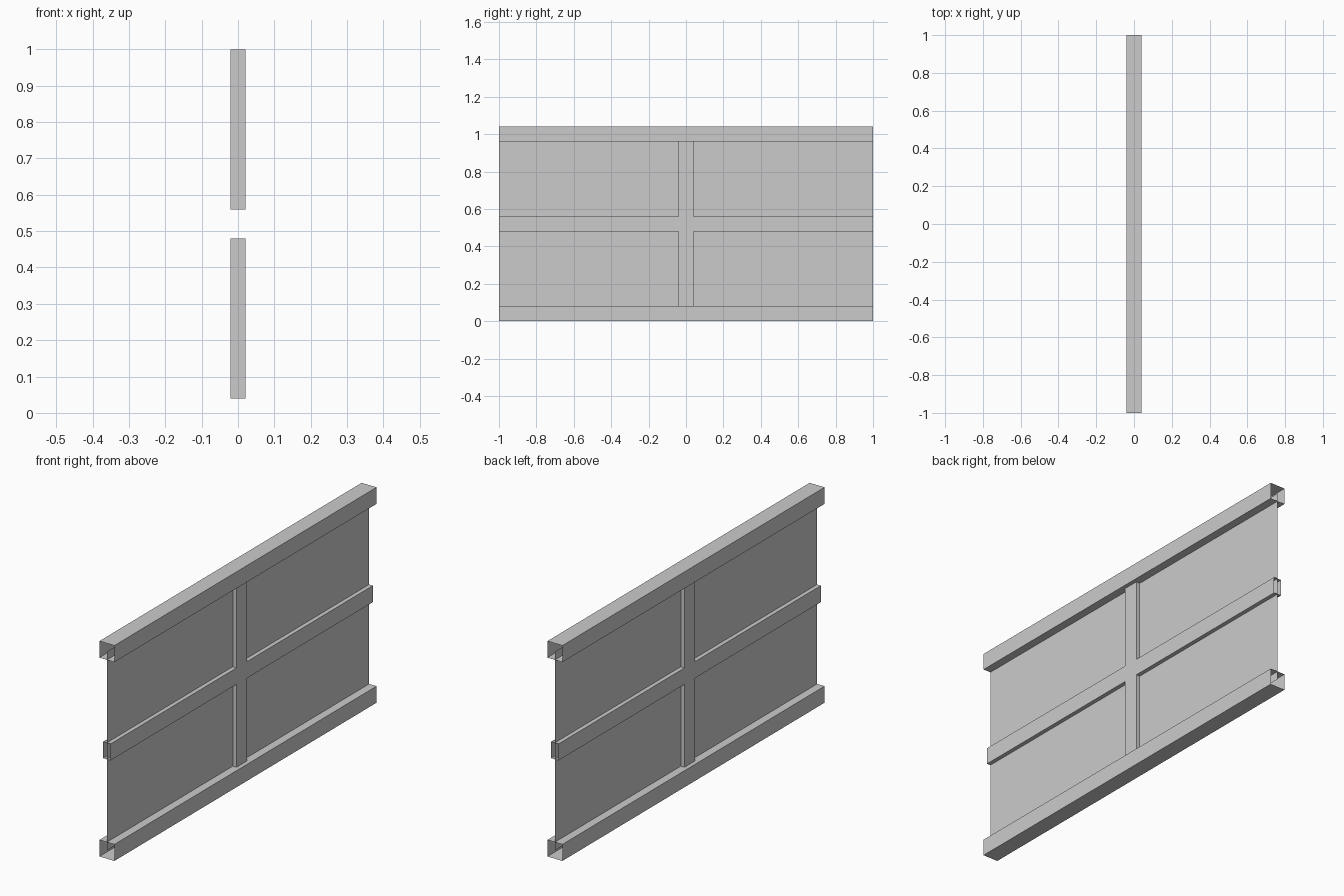
import bpy
import bmesh

if "Cube" in bpy.data.objects:
    bpy.data.objects.remove(bpy.data.objects["Cube"], do_unlink=True)

LENGTH = 2.0
HEIGHT = 1.04
BAR = 0.08                # face width of every bar
THIN = 0.04               # depth of the inner cross bars
MID = HEIGHT / 2

grey = bpy.data.materials.new("light grey")
grey.use_nodes = True
colour = (0.6, 0.6, 0.6, 1.0)
grey.diffuse_color = colour
grey.node_tree.nodes["Principled BSDF"].inputs["Base Color"].default_value = colour


def finish(name, bm):
    mesh = bpy.data.meshes.new(name)
    bm.to_mesh(mesh)
    bm.free()
    mesh.materials.append(grey)
    obj = bpy.data.objects.new(name, mesh)
    bpy.context.scene.collection.objects.link(obj)
    return obj


def open_tube(name, size, z, axis):
    """Thin-walled box tube whose two ends along the axis are open."""
    bm = bmesh.new()
    bmesh.ops.create_cube(bm, size=1)
    bm.normal_update()
    ends = [f for f in bm.faces if abs(f.normal[axis]) > 0.5]
    bmesh.ops.delete(bm, geom=ends, context='FACES_ONLY')
    bmesh.ops.scale(bm, vec=size, verts=bm.verts)
    bmesh.ops.translate(bm, vec=(0, 0, z), verts=bm.verts)
    return finish(name, bm)


# Outer rails and the thinner middle rail
open_tube("bottom_rail", (BAR, LENGTH, BAR), BAR / 2, 1)
open_tube("top_rail", (BAR, LENGTH, BAR), HEIGHT - BAR / 2, 1)
open_tube("middle_rail", (THIN, LENGTH, BAR), MID, 1)

# Upright post, split by the middle rail and running into the outer rails
post = MID - BAR
for name, side in (("lower_post", -1), ("upper_post", 1)):
    open_tube(name, (THIN, BAR, post), MID + side * (BAR + post) / 2, 2)

# Sheet panel between the rail centre lines
bm = bmesh.new()
y, low, high = LENGTH / 2, BAR / 2, HEIGHT - BAR / 2
corners = ((-y, low), (y, low), (y, high), (-y, high))
bm.faces.new([bm.verts.new((0, a, b)) for a, b in corners])
finish("panel", bm)
